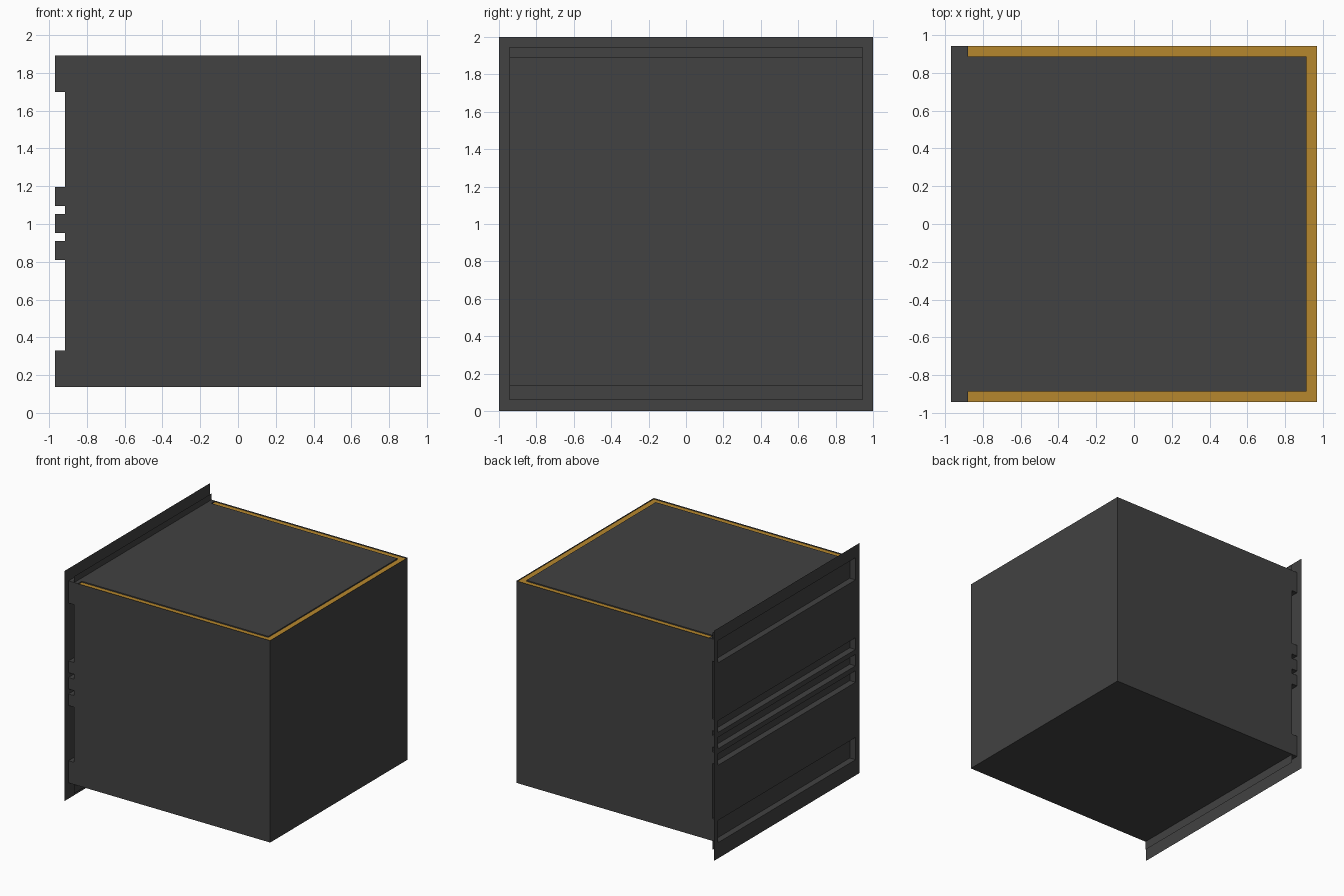
import bpy

if "Cube" in bpy.data.objects:
    bpy.data.objects.remove(bpy.data.objects["Cube"])

# Main dimensions
X_FACE, X_BACK, X_END = -0.97, -0.915, 0.97    # front plate, backing panel, far end
W = 0.943                                      # half width of the body
Z0, Z1 = 0.137, 1.893                          # body bottom and top
GX0, GX1, GY, GD = -0.88, 0.913, 0.888, 0.01   # trim groove limits and depth
SLOTS = [(Z0, 0.33), (0.81, 0.91), (0.953, 1.053), (1.095, 1.197), (1.70, Z1)]


def material(name, rgb):
    m = bpy.data.materials.new(name)
    m.diffuse_color = (*rgb, 1)
    m.use_nodes = True
    m.node_tree.nodes["Principled BSDF"].inputs["Base Color"].default_value = m.diffuse_color
    return m


grey = material("dark_grey", (0.054, 0.054, 0.054))
gold = material("gold", (0.47, 0.245, 0.027))


def mesh_object(name, polys, mat):
    """Make one object from a list of polygons given as corner points."""
    verts, faces, index = [], [], {}
    for poly in polys:
        face = []
        for p in poly:
            key = tuple(round(c, 5) for c in p)
            if key not in index:
                index[key] = len(verts)
                verts.append(key)
            face.append(index[key])
        faces.append(face)
    me = bpy.data.meshes.new(name)
    me.from_pydata(verts, [], faces)
    me.materials.append(mat)
    ob = bpy.data.objects.new(name, me)
    bpy.context.collection.objects.link(ob)
    return ob


def rect_x(x, y0, y1, z0, z1):
    """Rectangle at constant x, facing -x."""
    return [(x, y1, z0), (x, y0, z0), (x, y0, z1), (x, y1, z1)]


# Body shell: sides, end and bottom; the cap and backing panel close it
shell = [
    [(X_BACK, -W, Z0), (X_END, -W, Z0), (X_END, -W, Z1), (X_BACK, -W, Z1)],
    [(X_END, W, Z0), (X_BACK, W, Z0), (X_BACK, W, Z1), (X_END, W, Z1)],
    rect_x(X_END, -W, W, Z0, Z1)[::-1],
    [(X_BACK, W, Z0), (X_END, W, Z0), (X_END, -W, Z0), (X_BACK, -W, Z0)],
]
mesh_object("body_shell", shell, grey)

# Top cap, with short walls going down into the groove
groove = [(GX0, -W), (GX0, -GY), (GX1, -GY), (GX1, GY), (GX0, GY), (GX0, W)]
cap = [[(x, y, Z1) for x, y in [(X_BACK, -W)] + groove + [(X_BACK, W)]]]
for a, b in zip(groove, groove[1:]):
    cap.append([(*a, Z1 - GD), (*b, Z1 - GD), (*b, Z1), (*a, Z1)])
mesh_object("top_cap", cap, grey)

# Gold trim on three sides of the top, lying in the groove
trim = [(GX0, -W), (X_END, -W), (X_END, W), (GX0, W),
        (GX0, GY), (GX1, GY), (GX1, -GY), (GX0, -GY)]
mesh_object("top_trim", [[(x, y, Z1 - GD) for x, y in trim]], gold)

# Thin backing panel behind the slots
mesh_object("backing_panel", [rect_x(X_BACK, -W, W, 0.06, 1.947)], grey)

# Thin front plate with the slots left open
plate = [rect_x(X_FACE, -1, -W, 0, 2), rect_x(X_FACE, W, 1, 0, 2)]
edges = [0] + [z for s in SLOTS for z in s] + [2]
for lo, hi in zip(edges[::2], edges[1::2]):
    plate.append(rect_x(X_FACE, -W, W, lo, hi))
mesh_object("front_plate", plate, grey)

# Slot walls joining the plate to the backing panel
for i, (lo, hi) in enumerate(SLOTS):
    ring = [(-W, lo), (-W, hi), (W, hi), (W, lo)]
    walls = [[(X_FACE, *a), (X_FACE, *b), (X_BACK, *b), (X_BACK, *a)]
             for a, b in zip(ring, ring[1:] + ring[:1])]
    mesh_object(f"slot_walls_{i + 1}", walls, grey)
